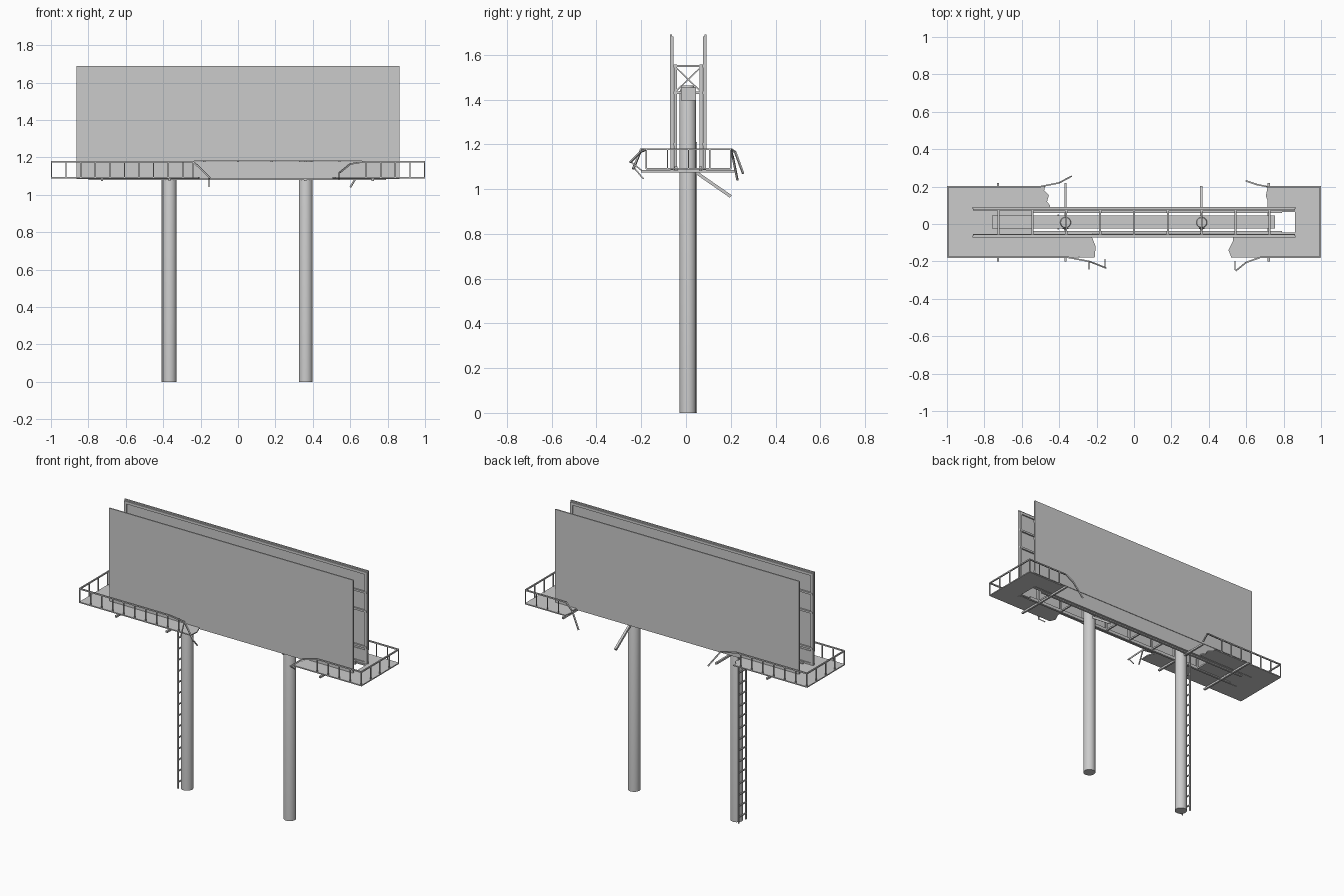
import bpy, bmesh, math
from mathutils import Vector

if "Cube" in bpy.data.objects:
    bpy.data.objects.remove(bpy.data.objects["Cube"])

YC = 0.01  # structure centre line in y


def make(name, bm, smooth=False):
    bmesh.ops.recalc_face_normals(bm, faces=bm.faces)
    me = bpy.data.meshes.new(name)
    bm.to_mesh(me)
    bm.free()
    ob = bpy.data.objects.new(name, me)
    bpy.context.collection.objects.link(ob)
    if smooth:
        bpy.ops.object.select_all(action='DESELECT')
        ob.select_set(True)
        bpy.context.view_layer.objects.active = ob
        bpy.ops.object.shade_smooth_by_angle(angle=math.radians(35))
    return ob


def box(bm, x0, x1, y0, y1, z0, z1):
    vs = bmesh.ops.create_cube(bm, size=1)['verts']
    for v in vs:
        v.co = ((x0 + x1) / 2 + v.co.x * (x1 - x0),
                (y0 + y1) / 2 + v.co.y * (y1 - y0),
                (z0 + z1) / 2 + v.co.z * (z1 - z0))


def bar(bm, a, b, w=0.008):
    """Square bar between two points."""
    a, b = Vector(a), Vector(b)
    rot = (b - a).to_track_quat('Z', 'Y')
    vs = bmesh.ops.create_cube(bm, size=1)['verts']
    for v in vs:
        v.co = (a + b) / 2 + rot @ Vector((v.co.x * w, v.co.y * w, v.co.z * (b - a).length))


def path(bm, pts, w=0.008):
    for a, b in zip(pts, pts[1:]):
        bar(bm, a, b, w)


# posts with chamfered caps
for side, px in (("left", -0.366), ("right", 0.362)):
    bm = bmesh.new()
    rings = []
    for r, z in ((0.037, 0), (0.037, 1.435), (0.026, 1.463)):
        rings.append([bm.verts.new((px + r * math.cos(i * math.tau / 24),
                                    YC - 0.002 + r * math.sin(i * math.tau / 24), z)) for i in range(24)])
    for lo, hi in zip(rings, rings[1:]):
        for i in range(24):
            j = (i + 1) % 24
            bm.faces.new((lo[i], lo[j], hi[j], hi[i]))
    bm.faces.new(rings[0])
    bm.faces.new(rings[-1])
    make(side + "_post", bm, True)

# main horizontal beam across the post tops
bm = bmesh.new()
box(bm, -0.76, 0.755, YC - 0.033, YC + 0.035, 1.395, 1.455)
make("main_beam", bm)

# sign panels: face sheet, lower apron, backing frame
for side, s in (("front", -1), ("back", 1)):
    def yr(a, b):
        return sorted((YC + s * a, YC + s * b))
    bm = bmesh.new()
    box(bm, -0.863, 0.863, *yr(0.073, 0.081), 1.18, 1.69)
    make(side + "_panel", bm)
    bm = bmesh.new()
    box(bm, -0.863, 0.863, *yr(0.071, 0.079), 1.085, 1.179)
    make(side + "_apron", bm)
    bm = bmesh.new()
    for z0, z1 in ((1.085, 1.105), (1.665, 1.682)):
        box(bm, -0.86, 0.86, *yr(0.065, 0.073), z0, z1)
    for sx in (-1, 1):
        box(bm, sx * 0.852 - 0.008, sx * 0.852 + 0.008, *yr(0.065, 0.073), 1.1, 1.67)
    for z in (1.2, 1.43, 1.55):
        box(bm, -0.86, 0.86, *yr(0.063, 0.073), z - 0.006, z + 0.006)
    make(side + "_panel_frame", bm)
    # long stringer below the walkway
    bm = bmesh.new()
    box(bm, -0.8, 0.79, *yr(0.048, 0.062), 1.08, 1.1)
    make(side + "_stringer", bm)

# braced frames between the panels
bm = bmesh.new()
for i in range(9):
    x = -0.724 + i * 0.181
    y0, y1 = YC - 0.057, YC + 0.057
    for y in (y0, y1):
        box(bm, x - 0.006, x + 0.006, y - 0.006, y + 0.006, 1.085, 1.557)
    for z in (1.55, 1.43):
        bar(bm, (x, y0, z), (x, y1, z), 0.01)
    bar(bm, (x, y0, 1.09), (x, y1, 1.09), 0.01)
    bar(bm, (x, y0, 1.545), (x, y1, 1.435), 0.006)
    bar(bm, (x, y1, 1.545), (x, y0, 1.435), 0.006)
make("cross_frames", bm)

# outriggers under the walkway, one bent down
bm = bmesh.new()
for x in (-0.727, -0.366, 0.72):
    bar(bm, (x, -0.2, 1.08), (x, 0.22, 1.08), 0.012)
bar(bm, (0.36, -0.06, 1.08), (0.36, 0.05, 1.08), 0.012)
bar(bm, (0.36, 0.04, 1.078), (0.36, 0.2, 0.967), 0.014)
make("outriggers", bm)

# broken walkway decks
decks = {
    "left_deck": [(-1, -0.178), (-0.21, -0.178), (-0.205, -0.12), (-0.225, -0.07), (-0.222, -0.045),
                  (-0.54, -0.045), (-0.54, 0.065), (-0.452, 0.065), (-0.45, 0.1), (-0.465, 0.12),
                  (-0.455, 0.155), (-0.48, 0.18), (-0.475, 0.202), (-1, 0.202)],
    "right_deck": [(1, -0.178), (1, 0.202), (0.715, 0.202), (0.705, 0.15), (0.716, 0.12), (0.712, 0.065),
                   (0.86, 0.065), (0.86, -0.045), (0.53, -0.045), (0.53, -0.09), (0.505, -0.14),
                   (0.52, -0.178)],
}
for name, pts in decks.items():
    bm = bmesh.new()
    f = bm.faces.new([bm.verts.new((x, y, 1.087)) for x, y in pts])
    ext = bmesh.ops.extrude_face_region(bm, geom=[f])['geom']
    bmesh.ops.translate(bm, vec=(0, 0, 0.007), verts=[v for v in ext if isinstance(v, bmesh.types.BMVert)])
    make(name, bm)

# railings: straight runs, then torn ends that bend outward and down
ZR, YF, YB = 1.178, -0.177, 0.2
rails = {
    "left_railing": (-0.997, -0.26, -0.5,
                     [(-0.36, YF, ZR), (-0.24, -0.2, ZR), (-0.195, -0.217, 1.135), (-0.15, -0.235, 1.09)],
                     [(-0.5, YB, ZR), (-0.4, 0.22, 1.165), (-0.335, 0.255, 1.07)]),
    "right_railing": (0.997, 0.66, 0.7,
                      [(0.68, YF, ZR), (0.6, -0.205, 1.165), (0.545, -0.25, 1.12)],
                      [(0.71, YB, ZR), (0.66, 0.21, 1.14), (0.6, 0.23, 1.04)]),
}
for name, (xe, xf, xb, front, back) in rails.items():
    bm = bmesh.new()
    path(bm, [*reversed(front), (xe, YF, ZR), (xe, YB, ZR), *back])
    d = -1 if xe > 0 else 1
    for y, xend in ((YF, xf), (YB, xb)):
        for i in range(int(abs(xe - xend) / 0.078) + 1):
            x = xe + d * i * 0.078
            bar(bm, (x, y, 1.09), (x, y, ZR), 0.006)
    for i in range(1, 4):
        y = YF + (YB - YF) * i / 4
        bar(bm, (xe, y, 1.09), (xe, y, ZR), 0.006)
    make(name, bm)

# dangling railing posts
bm = bmesh.new()
bar(bm, (-0.155, -0.232, 1.095), (-0.155, -0.19, 1.045), 0.006)
bar(bm, (0.54, -0.245, 1.12), (0.54, -0.2, 1.085), 0.006)
bar(bm, (-0.24, -0.2, ZR), (-0.24, -0.24, 1.09), 0.006)
make("loose_rail_posts", bm)

# ladder on the outer side of the left post
bm = bmesh.new()
for s in (-1, 1):
    bar(bm, (-0.406, YC + s * 0.036, 0), (-0.406, YC + s * 0.036, 1.21), 0.008)
for i in range(17):
    z = 0.04 + i * 0.071
    bar(bm, (-0.406, YC - 0.036, z), (-0.406, YC + 0.036, z), 0.007)
make("ladder", bm)
